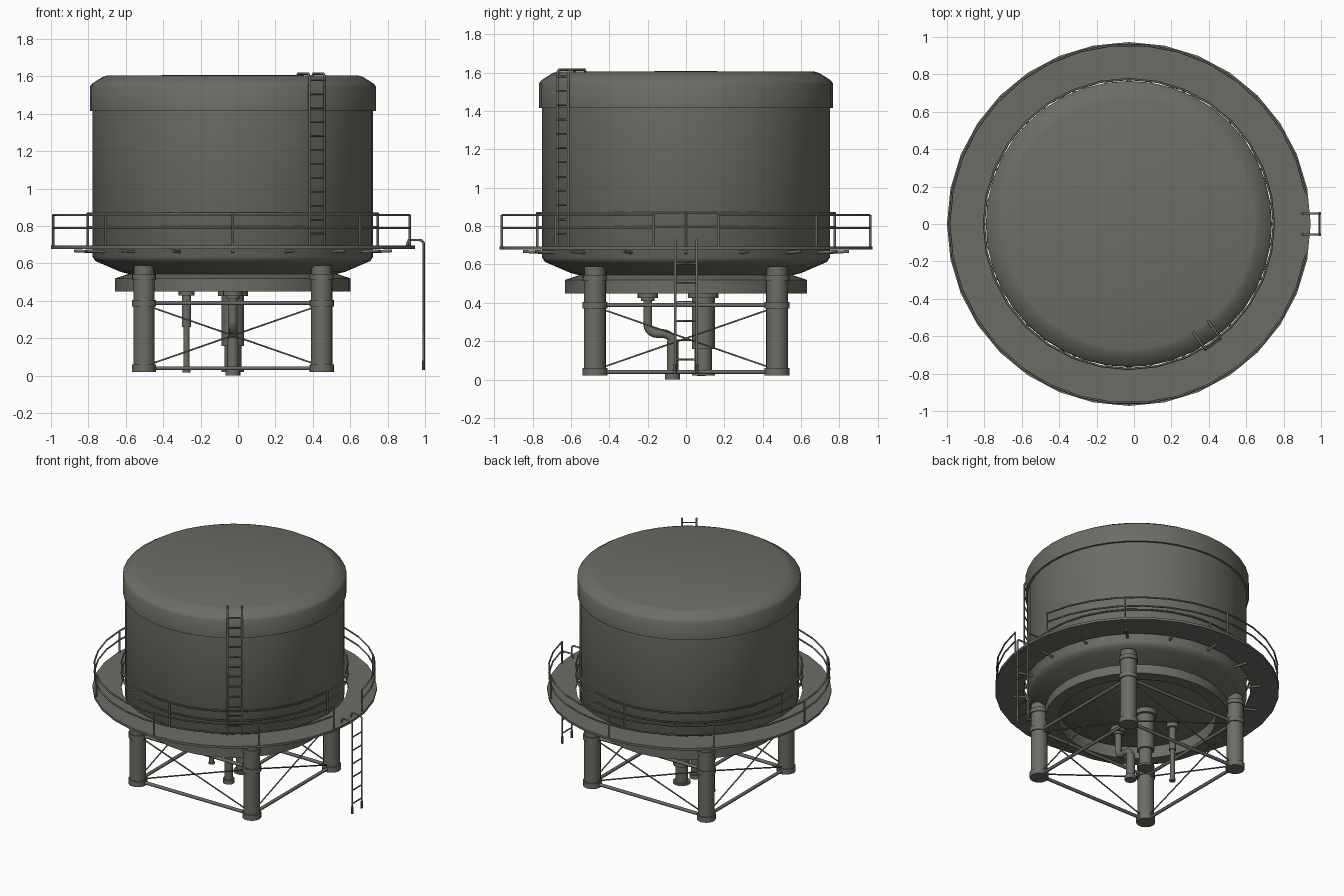
import bpy, bmesh, math
from mathutils import Vector

cube = bpy.data.objects.get("Cube")
if cube:
    bpy.data.objects.remove(cube)

AXIS = Vector((-0.0275, 0, 0))      # tank axis

steel = bpy.data.materials.new("olive_grey_steel")
steel.use_nodes = True
colour = (0.15, 0.152, 0.13, 1)
steel.diffuse_color = colour
bsdf = steel.node_tree.nodes["Principled BSDF"]
bsdf.inputs["Base Color"].default_value = colour
bsdf.inputs["Roughness"].default_value = 0.8


def add(name, data):
    obj = bpy.data.objects.new(name, data)
    obj.location = AXIS
    data.materials.append(steel)
    bpy.context.collection.objects.link(obj)
    return obj


def lathe(name, profile, at=(0, 0), sides=32, closed=False):
    """Spin a (radius, z) profile about a vertical axis."""
    bm = bmesh.new()
    verts = [bm.verts.new((r, 0, z)) for r, z in profile]
    pairs = list(zip(verts, verts[1:]))
    if closed:
        pairs.append((verts[-1], verts[0]))
    edges = [bm.edges.new(p) for p in pairs]
    bmesh.ops.spin(bm, geom=verts + edges, axis=(0, 0, 1), cent=(0, 0, 0),
                   angle=math.tau, steps=sides, use_duplicate=False)
    bmesh.ops.remove_doubles(bm, verts=bm.verts, dist=1e-4)
    bmesh.ops.recalc_face_normals(bm, faces=bm.faces)
    bmesh.ops.translate(bm, verts=bm.verts, vec=(at[0], at[1], 0))
    mesh = bpy.data.meshes.new(name)
    bm.to_mesh(mesh)
    bm.free()
    return add(name, mesh)


def stack(name, at, sections, sides=16):
    """Stepped column from (radius, bottom, top) sections, listed upward."""
    profile = [(0, sections[0][1])]
    for r, low, high in sections:
        profile += [(r, low), (r, high)]
    return lathe(name, profile + [(0, sections[-1][2])], at, sides)


def tubes(name, paths, radius, cyclic=False, resolution=1):
    """Round bars following point paths."""
    curve = bpy.data.curves.new(name, "CURVE")
    curve.dimensions = "3D"
    curve.bevel_depth = radius
    curve.bevel_resolution = resolution
    curve.use_fill_caps = True
    for path in paths:
        spline = curve.splines.new("POLY")
        spline.points.add(len(path) - 1)
        for point, co in zip(spline.points, path):
            point.co = (*co, 1)
        spline.use_cyclic_u = cyclic
    return add(name, curve)


def polar(r, angle, z):
    return Vector((r * math.cos(angle), r * math.sin(angle), z))


def arc(r, z, start, end, steps):
    return [polar(r, start + (end - start) * i / steps, z) for i in range(steps + 1)]


def ladder(name, angle, r, half, low, high, hook_r, hook_drop, first, step, count):
    """Vertical ladder with hooked tops, standing at an angle round the axis."""
    out, side = polar(1, angle, 0), polar(1, angle + math.pi / 2, 0)

    def spot(radius, s, z):
        return out * radius + side * s + Vector((0, 0, z))

    rails = [[spot(r, s, low), spot(r, s, high - 0.015), spot(r - 0.012, s, high),
              spot(hook_r + 0.01, s, high), spot(hook_r, s, high - hook_drop)]
             for s in (-half, half)]
    tubes(name + "_rails", rails, 0.007)
    rungs = [[spot(r, s, first + i * step) for s in (-half, half)] for i in range(count)]
    tubes(name + "_rungs", rungs, 0.005)


# Tank shell with overhanging roof rim and dished bottom
lathe("tank", [(0, 0.455), (0.25, 0.465), (0.5, 0.53), (0.6, 0.555), (0.7, 0.598),
               (0.735, 0.613), (0.75, 0.635), (0.75, 1.415), (0.765, 1.415),
               (0.765, 1.545), (0.755, 1.56), (0.695, 1.598), (0.67, 1.605),
               (0, 1.608)], sides=40)
lathe("base_ring", [(0.63, 0.45), (0.63, 0.52), (0.54, 0.55), (0.54, 0.45)], closed=True)

# Walkway with radial brackets
lathe("walkway", [(0.775, 0.678), (0.9725, 0.678), (0.9725, 0.695), (0.775, 0.695)],
      closed=True)
tubes("walkway_brackets", [[polar(0.74, a, 0.662), polar(0.85, a, 0.668)]
                           for a in (math.tau * i / 16 for i in range(16))], 0.009)

# Outer guard rail, open at the access ladder
GAP = math.asin(0.168 / 0.955)
tubes("outer_rails", [arc(0.96, z, GAP, math.tau - GAP, 32) for z in (0.79, 0.858)], 0.006)
post_angles = [math.pi / 4 * i for i in range(1, 8)] + [GAP, -GAP]
tubes("outer_posts", [[polar(0.96, a, 0.69), polar(0.96, a, 0.858)] for a in post_angles],
      0.007)

# Inner guard rail hugging the tank
tubes("inner_rails", [arc(0.775, z, 0, math.tau, 32)[:-1] for z in (0.795, 0.868)],
      0.006, cyclic=True)
tubes("inner_posts", [[polar(0.775, math.pi / 2 * i, 0.69), polar(0.775, math.pi / 2 * i, 0.87)]
                      for i in range(4)], 0.007)

# Legs with collars
LEG = 0.475
corners = [(LEG, LEG), (-LEG, LEG), (-LEG, -LEG), (LEG, -LEG)]
for i, corner in enumerate(corners):
    stack(f"leg_{i + 1}", corner, [(0.065, 0.02, 0.06), (0.057, 0.06, 0.37),
                                   (0.065, 0.37, 0.405), (0.057, 0.405, 0.515),
                                   (0.064, 0.515, 0.545), (0.055, 0.545, 0.59)], 20)

# Horizontal struts and crossed tie rods between neighbouring legs
struts, ties = [], []
for a, b in zip(corners, corners[1:] + corners[:1]):
    for z in (0.04, 0.388):
        struts.append([(*a, z), (*b, z)])
    ties += [[(*a, 0.05), (*b, 0.38)], [(*a, 0.38), (*b, 0.05)]]
tubes("leg_struts", struts, 0.012)
tubes("leg_tie_rods", ties, 0.005)

# Pipes under the tank
stack("main_riser", (0, 0.09), [(0.06, 0.02, 0.035), (0.045, 0.035, 0.16),
                                (0.06, 0.16, 0.425), (0.08, 0.425, 0.48)])
stack("drain_pipe", (-0.248, 0.08), [(0.022, 0.018, 0.03), (0.017, 0.03, 0.26),
                                     (0.025, 0.26, 0.43), (0.042, 0.43, 0.48)])
stack("offset_pipe_top_flange", (0, -0.2), [(0.035, 0.41, 0.425), (0.053, 0.425, 0.48)])
stack("offset_pipe_foot", (0, -0.07), [(0.04, 0, 0.03), (0.03, 0.03, 0.2)])


def bend(cy, cz, start, end):
    return [(0, cy + 0.05 * math.cos(t), cz + 0.05 * math.sin(t))
            for t in (start + (end - start) * i / 5 for i in range(6))]


HALF = math.pi / 2
tubes("offset_pipe", [[(0, -0.2, 0.43)] + bend(-0.15, 0.29, math.pi, 3 * HALF)
                      + bend(-0.12, 0.19, HALF, 0) + [(0, -0.07, 0.03)]], 0.024, resolution=3)

# Ladders: tank side and ground access
ladder("tank_ladder", math.radians(-55), 0.785, 0.05, 0.695, 1.615, 0.67, 0.015,
       0.76, 0.0745, 12)
ladder("access_ladder", 0, 1.02, 0.056, 0.03, 0.725, 0.93, 0.03, 0.105, 0.1, 6)
for side in (-0.056, 0.056):
    stack("access_ladder_foot", (1.019, side), [(0.009, 0.03, 0.08)], 8)

# Smooth shading with crisp edges
bpy.ops.object.select_all(action="DESELECT")
for obj in bpy.context.scene.objects:
    if obj.type == "MESH" and steel.name in obj.data.materials:
        obj.select_set(True)
        bpy.context.view_layer.objects.active = obj
bpy.ops.object.shade_smooth_by_angle(angle=math.radians(40))
